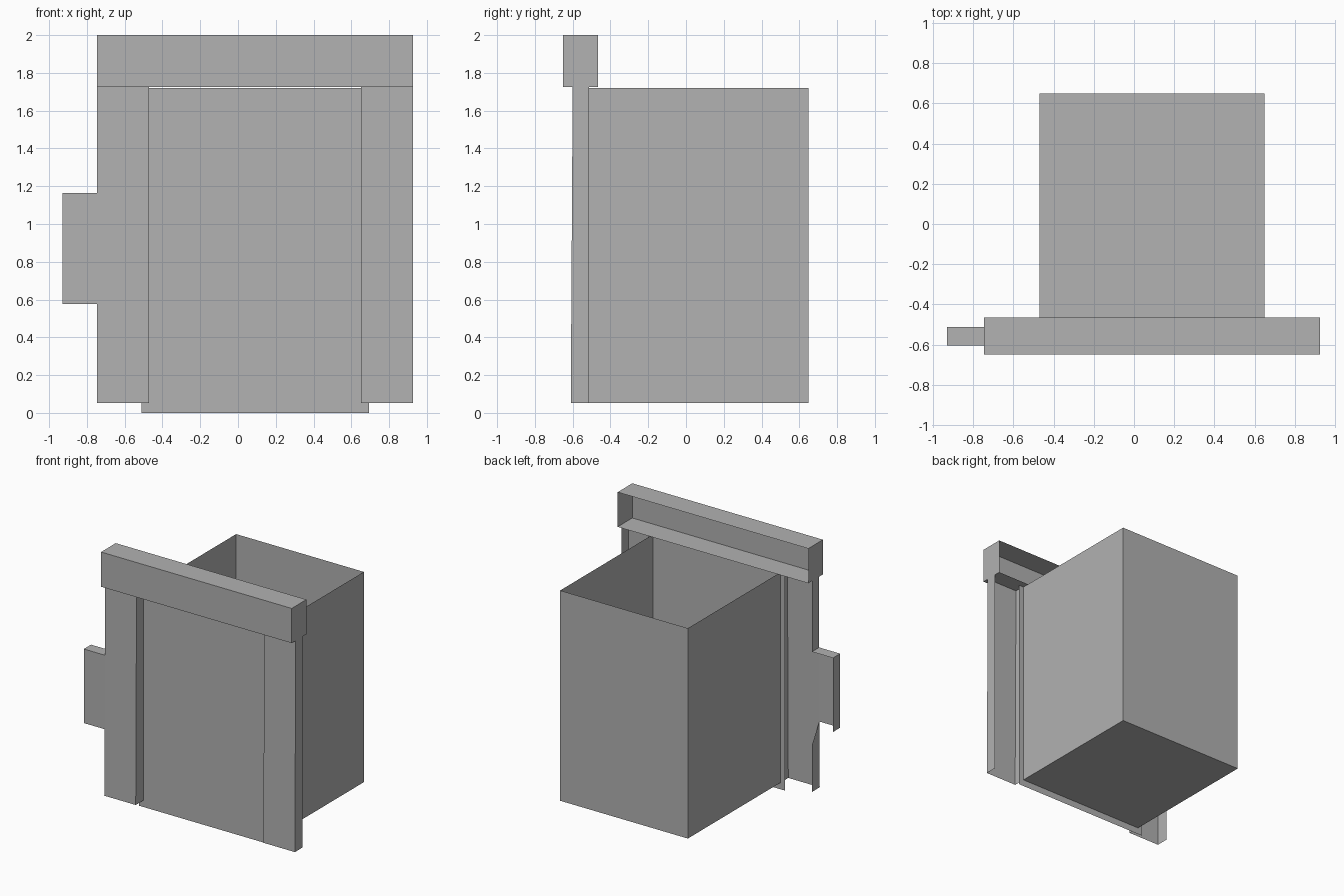
import bpy, bmesh
from mathutils import Vector

cube = bpy.data.objects.get("Cube")
if cube:
    bpy.data.objects.remove(cube, do_unlink=True)

grey = bpy.data.materials.new("plain grey")
grey.use_nodes = True
shade = (0.445, 0.445, 0.445, 1)
grey.diffuse_color = shade
grey.node_tree.nodes["Principled BSDF"].inputs["Base Color"].default_value = shade

AXES = {"x": Vector((1, 0, 0)), "y": Vector((0, 1, 0)), "z": Vector((0, 0, 1))}


def finish(name, bm):
    mesh = bpy.data.meshes.new(name)
    bm.to_mesh(mesh)
    bm.free()
    mesh.materials.append(grey)
    obj = bpy.data.objects.new(name, mesh)
    bpy.context.collection.objects.link(obj)
    return obj


def shell(name, xs, ys, zs, open_sides=(), flare=0):
    """Thin-walled box without the listed sides; flare pushes out the lower front edge."""
    bm = bmesh.new()
    bmesh.ops.create_cube(bm, size=1)
    bm.normal_update()
    gone = [f for f in bm.faces for s in open_sides
            if f.normal.dot(AXES[s[1]] * (1 if s[0] == "+" else -1)) > 0.9]
    bmesh.ops.delete(bm, geom=gone, context="FACES")
    for v in bm.verts:
        low_front = v.co.y < 0 and v.co.z < 0
        v.co = [r[0] if c < 0 else r[1] for c, r in zip(v.co, (xs, ys, zs))]
        if low_front:
            v.co.y -= flare
    return finish(name, bm)


def sheet(name, corners):
    bm = bmesh.new()
    bm.faces.new([bm.verts.new(c) for c in corners])
    return finish(name, bm)


FRONT, PLATE, BACK = -0.60, -0.513, 0.648
BASE, TOP = 0.053, 1.725
OUT_R, OUT_L = -0.746, 0.926
IN_R, IN_L = -0.47, 0.65
TAB_LOW, TAB_HIGH = 0.577, 1.164

# Open-topped bin, closed at the front by a slightly larger flat plate
shell("bin", (IN_R, IN_L), (PLATE, BACK), (BASE, 1.72), ("+z", "-y"))
sheet("front_plate", [(-0.51, PLATE, 0), (0.693, PLATE, 0),
                      (0.693, PLATE, 1.72), (-0.51, PLATE, 1.72)])

# Hollow upright trims
hollow = ("+y", "-z", "+z")
shell("left_trim", (IN_L, OUT_L), (FRONT, PLATE), (BASE, TOP), hollow, 0.01)
shell("right_trim", (OUT_R, IN_R), (FRONT, PLATE), (BASE, TOP), hollow + ("-x",), 0.01)

# Outer wall of the right trim, interrupted by the side tab
sheet("right_trim_upper_wall", [(OUT_R, FRONT, TAB_HIGH), (OUT_R, FRONT, TOP),
                                (OUT_R, PLATE, TOP), (OUT_R, PLATE, TAB_HIGH)])
sheet("right_trim_lower_wall", [(OUT_R, FRONT - 0.01, BASE), (OUT_R, FRONT - 0.006, TAB_LOW),
                                (OUT_R, PLATE, 0.425), (OUT_R, PLATE, BASE)])
shell("side_tab", (-0.93, OUT_R), (FRONT - 0.003, PLATE), (TAB_LOW, TAB_HIGH), ("+x", "+y", "-z"))

# Hollow header across the top
shell("header", (OUT_R, OUT_L), (-0.65, -0.466), (TOP, 2.0), ("+y",))
